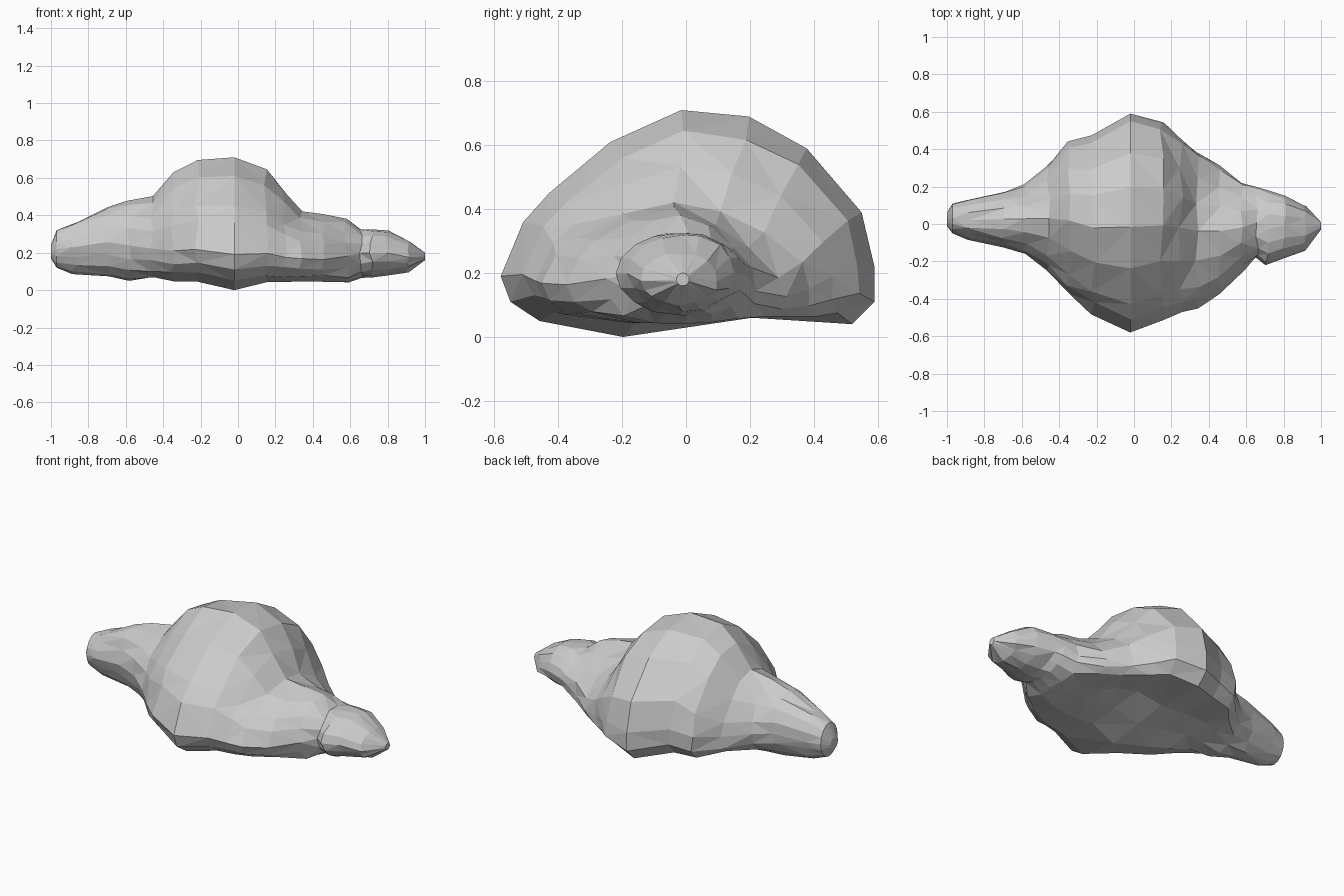
import bpy, bmesh, math, random

if "Cube" in bpy.data.objects:
    bpy.data.objects.remove(bpy.data.objects["Cube"])

random.seed(4)

# Domed side profile of the torso (y, z), from the front over the top to the back
DOME = [(-.58, .19), (-.51, .36), (-.43, .45), (-.24, .61), (-.02, .71), (.19, .69),
        (.37, .59), (.54, .39), (.58, .22), (.58, .11), (.51, .04), (.2, .06),
        (0, .03), (-.2, 0), (-.46, .05), (-.55, .11)]
N = len(DOME)

# Sections along x: x, y range, z range, roundness (0 dome, 1 arm), droop at the back
SECTIONS = [
    (-1.0, -.01, .06, .17, .24, 1, 0),
    (-.97, -.05, .11, .12, .32, 1, 0),
    (-.88, -.08, .13, .09, .36, 1, 0),
    (-.70, -.12, .17, .07, .45, 1, .2),
    (-.58, -.16, .21, .05, .48, .8, .3),
    (-.46, -.25, .32, .06, .51, .4, .3),
    (-.35, -.38, .44, .05, .63, 0, .1),
    (-.22, -.48, .47, .05, .69, 0, 0),
    (-.02, -.58, .59, 0, .71, 0, 0),
    (.15, -.51, .54, .04, .64, 0, 0),
    (.25, -.47, .46, .04, .54, 0, .1),
    (.34, -.45, .39, .04, .43, .2, .3),
    (.46, -.37, .31, .04, .41, .3, .6),
    (.58, -.25, .22, .03, .39, .6, .4),
    (.66, -.18, .20, .06, .33, 1, .2),
    (.71, -.22, .18, .07, .33, 1, 0),
    (.80, -.18, .15, .08, .32, 1, 0),
    (.91, -.14, .10, .10, .26, 1, 0),
    (1.0, -.03, .01, .16, .20, 1, 0),
]


def ring(bm, x, y0, y1, z0, z1, roundness, droop):
    """One cross-section, blended between the dome profile and an ellipse."""
    verts = []
    rough = 0.006 if abs(x) < 0.95 and abs(x) > 0.05 else 0
    for i, (py, pz) in enumerate(DOME):
        a = math.pi - 2 * math.pi * i / N
        u = (py + .58) / 1.16 * (1 - roundness) + (.5 + .5 * math.cos(a)) * roundness
        v = pz / .71 * (1 - roundness) + (.5 + .5 * math.sin(a)) * roundness
        v *= 1 - droop * max(0, u - .45)
        verts.append(bm.verts.new((x + random.uniform(-rough, rough) * 2,
                                   y0 + (y1 - y0) * u + random.uniform(-rough, rough),
                                   z0 + (z1 - z0) * v + random.uniform(-rough, rough))))
    return verts


# Torso with two stubby arms, skinned as one faceted surface
bm = bmesh.new()
rings = [ring(bm, *s) for s in SECTIONS]
for a, b in zip(rings, rings[1:]):
    for i in range(N):
        j = (i + 1) % N
        bm.faces.new((a[i], a[j], b[j], b[i]))
bm.faces.new(rings[0])
bm.faces.new(rings[-1])
bmesh.ops.triangulate(bm, faces=bm.faces[:])
bmesh.ops.recalc_face_normals(bm, faces=bm.faces[:])

# Settle the lowest point on the floor
low = min(v.co.z for v in bm.verts)
bmesh.ops.translate(bm, verts=bm.verts[:], vec=(0, 0, -low))

mesh = bpy.data.meshes.new("torso_with_arms")
bm.to_mesh(mesh)
bm.free()
bpy.context.collection.objects.link(bpy.data.objects.new("torso_with_arms", mesh))
